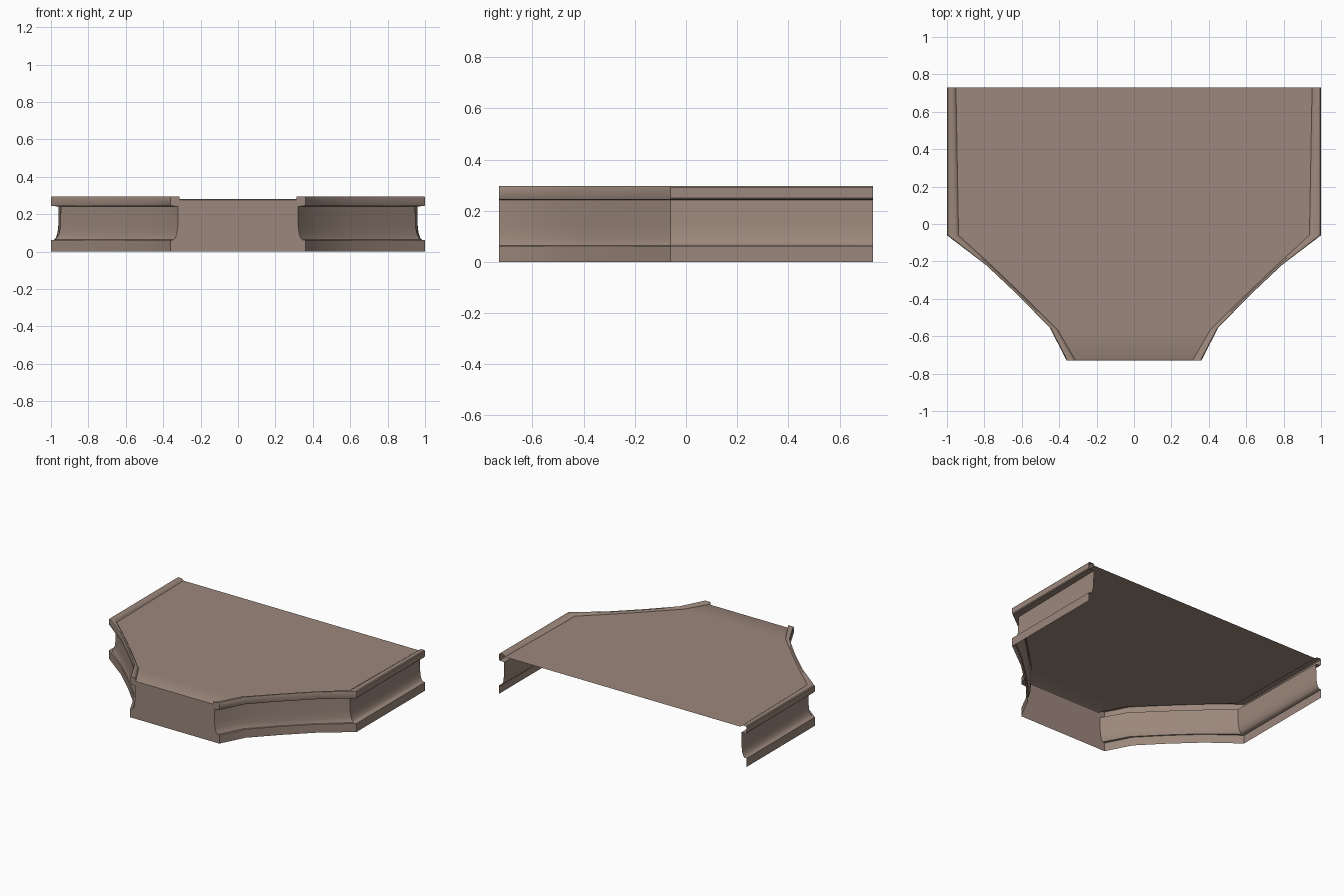
import bpy, bmesh

if "Cube" in bpy.data.objects:
    bpy.data.objects.remove(bpy.data.objects["Cube"])

paint = bpy.data.materials.new("warm_taupe")
paint.diffuse_color = (0.33, 0.245, 0.2, 1)
paint.use_nodes = True
paint.node_tree.nodes["Principled BSDF"].inputs["Base Color"].default_value = paint.diffuse_color

# Plan of the right edge, back to front: outer and inner line of the trim
OUTER = [(1.0, .73), (1.0, -.06), (.79, -.22), (.615, -.385), (.45, -.555), (.36, -.73)]
INNER = [(.952, .73), (.938, -.06), (.747, -.235), (.575, -.4), (.405, -.57), (.313, -.73)]

# Trim cross-section: (inward fraction, height), bottom flange to top lip
PROFILE = [(0, 0), (0, .062), (.35, .064), (.55, .075), (.72, .1), (.82, .14), (.86, .242),
           (.1, .244), (0, .25), (0, .29), (.1, .296), (.65, .296), (.85, .291), (1, .282)]
DECK_Z = .282


def make_object(name, verts, faces, angle=40):
    mesh = bpy.data.meshes.new(name)
    mesh.from_pydata(verts, [], faces)
    bm = bmesh.new()
    bm.from_mesh(mesh)
    bmesh.ops.remove_doubles(bm, verts=bm.verts, dist=1e-5)
    bm.to_mesh(mesh)
    bm.free()
    mesh.materials.append(paint)
    obj = bpy.data.objects.new(name, mesh)
    bpy.context.collection.objects.link(obj)
    bpy.ops.object.select_all(action='DESELECT')
    obj.select_set(True)
    bpy.context.view_layer.objects.active = obj
    bpy.ops.object.shade_smooth_by_angle(angle=angle * 3.14159 / 180)
    return obj


def blend(a, b, t):
    return a[0] + (b[0] - a[0]) * t, a[1] + (b[1] - a[1]) * t


# Moulded side trim, swept along the plan and mirrored to the left
n = len(PROFILE)
verts = [(*blend(o, i, t), z) for o, i in zip(OUTER, INNER) for t, z in PROFILE]
faces = [(r * n + k, r * n + k + 1, (r + 1) * n + k + 1, (r + 1) * n + k)
         for r in range(len(OUTER) - 1) for k in range(n - 1)]
faces = [f[::-1] for f in faces]
trim = make_object("side_trim", verts, faces)
trim.modifiers.new("mirror", 'MIRROR').use_axis[0] = True

# Flat deck in strips from left to right, softened at the front edge
rows = [(x, y, DECK_Z) for x, y in INNER[:-1]] + [(.319, -.72, DECK_Z), (.313, -.73, .275)]
verts = [(s * x, y, z) for x, y, z in rows for s in (-1, 1)]
faces = [(2 * r, 2 * r + 2, 2 * r + 3, 2 * r + 1) for r in range(len(rows) - 1)]
make_object("deck", verts, faces, 60)

# Front panel, following the trim's end profile on both sides
ends = [(*blend(OUTER[-1], INNER[-1], t), z) for t, z in PROFILE]
verts = [(s * x, y, z) for x, y, z in ends for s in (-1, 1)]
verts += [(s * .313, -.73, z) for _, _, z in ends for s in (-1, 1)]
m = 2 * n
faces = []
for k in range(n - 1):
    a, b = 2 * k, 2 * k + 2
    faces.append((m + a + 1, a + 1, b + 1, m + b + 1))   # right return
    faces.append((a, m + a, m + b, b))                   # left return
# centre of the panel
verts += [(-.313, -.73, 0), (.313, -.73, 0), (.313, -.73, .275), (-.313, -.73, .275)]
c = 2 * m
faces.append((c, c + 1, c + 2, c + 3))
make_object("front_panel", verts, faces)
